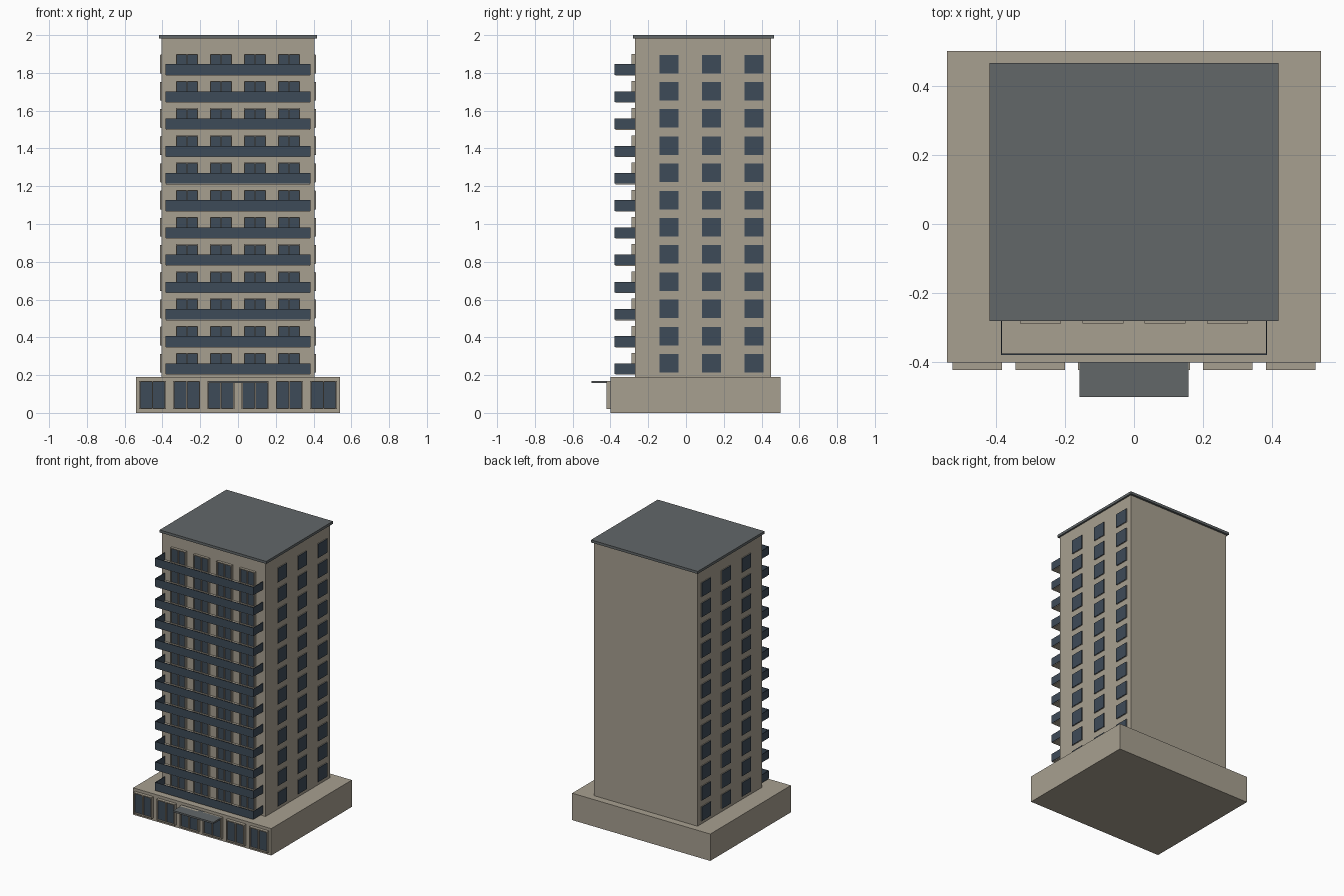
import bpy, bmesh
from mathutils import Matrix, Vector

cube = bpy.data.objects.get("Cube")
if cube:
    bpy.data.objects.remove(cube, do_unlink=True)


def material(name, rgb):
    m = bpy.data.materials.new(name)
    m.use_nodes = True
    m.diffuse_color = (*rgb, 1)
    m.node_tree.nodes["Principled BSDF"].inputs["Base Color"].default_value = (*rgb, 1)
    return m


WALL = material("beige_wall", (0.39, 0.35, 0.28))
ROOF = material("grey_roof", (0.122, 0.136, 0.141))
DARK = material("dark_blue_grey", (0.048, 0.07, 0.098))


def build(name, boxes, mat):
    """One object from boxes, each given as (x0, x1, y0, y1, z0, z1)."""
    bm = bmesh.new()
    for x0, x1, y0, y1, z0, z1 in boxes:
        centre = Vector((x0 + x1, y0 + y1, z0 + z1)) / 2
        size = Matrix.Diagonal((x1 - x0, y1 - y0, z1 - z0, 1))
        bmesh.ops.create_cube(bm, size=1, matrix=Matrix.Translation(centre) @ size)
    mesh = bpy.data.meshes.new(name)
    bm.to_mesh(mesh)
    bm.free()
    mesh.materials.append(mat)
    obj = bpy.data.objects.new(name, mesh)
    bpy.context.collection.objects.link(obj)
    return obj


def window(cx, width, wall_y, depth, z0, z1, bar):
    """Boxes of a two-pane front window: (frame bars, glass)."""
    x0, x1, front = cx - width / 2, cx + width / 2, wall_y - depth
    frame = [
        (x0, x0 + bar, front, wall_y, z0, z1),
        (x1 - bar, x1, front, wall_y, z0, z1),
        (cx - bar / 2, cx + bar / 2, front, wall_y, z0 + bar, z1 - bar),
        (x0 + bar, x1 - bar, front, wall_y, z1 - bar, z1),
        (x0 + bar, x1 - bar, front, wall_y, z0, z0 + bar),
    ]
    return frame, (x0 + bar, x1 - bar, wall_y - depth / 2, wall_y, z0 + bar, z1 - bar)


# Main masses
build("podium", [(-0.54, 0.54, -0.4, 0.5, 0, 0.19)], WALL)
build("tower", [(-0.405, 0.405, -0.27, 0.45, 0.19, 1.982)], WALL)
build("roof_slab", [(-0.417, 0.417, -0.28, 0.465, 1.982, 2)], ROOF)
build("entrance_canopy", [(-0.157, 0.157, -0.5, -0.4, 0.158, 0.17)], ROOF)

# Shop windows along the podium front
frames, panes = [], []
for i in range(6):
    f, g = window((i - 2.5) * 0.181, 0.143, -0.4, 0.022, 0.02, 0.17, 0.007)
    frames += f
    panes.append(g)
build("shop_window_frames", frames, WALL)
build("shop_window_glass", panes, DARK)

# Repeated storeys: balcony, balcony windows and side windows
slabs, rails, frames, panes, surrounds, side_panes = [], [], [], [], [], []
HALF, EDGE, RAIL = 0.385, -0.378, 0.004
for storey in range(12):
    z = 0.206 + storey * 0.144
    slabs.append((-HALF + RAIL, HALF - RAIL, EDGE + RAIL, -0.27, z - 0.004, z + 0.005))
    rails += [
        (-HALF, HALF, EDGE, EDGE + RAIL, z, z + 0.056),
        (-HALF, -HALF + RAIL, EDGE + RAIL, -0.27, z, z + 0.056),
        (HALF - RAIL, HALF, EDGE + RAIL, -0.27, z, z + 0.056),
    ]
    for i in range(4):
        f, g = window((i - 1.5) * 0.18, 0.118, -0.27, 0.018, z + 0.005, z + 0.111, 0.006)
        frames += f
        panes.append(g)
    for y in (-0.09, 0.135, 0.36):
        for side in (-1, 1):
            wall, mid, out = sorted((0.405, 0.409, 0.412))
            a, b, c = side * wall, side * mid, side * out
            surrounds.append((min(a, b), max(a, b), y - 0.05, y + 0.05, z + 0.007, z + 0.107))
            side_panes.append((min(b, c), max(b, c), y - 0.049, y + 0.049, z + 0.008, z + 0.106))
build("balcony_floors", slabs, WALL)
build("balcony_railings", rails, DARK)
build("balcony_window_frames", frames, WALL)
build("balcony_window_glass", panes, DARK)
build("side_window_surrounds", surrounds, WALL)
build("side_window_glass", side_panes, DARK)
